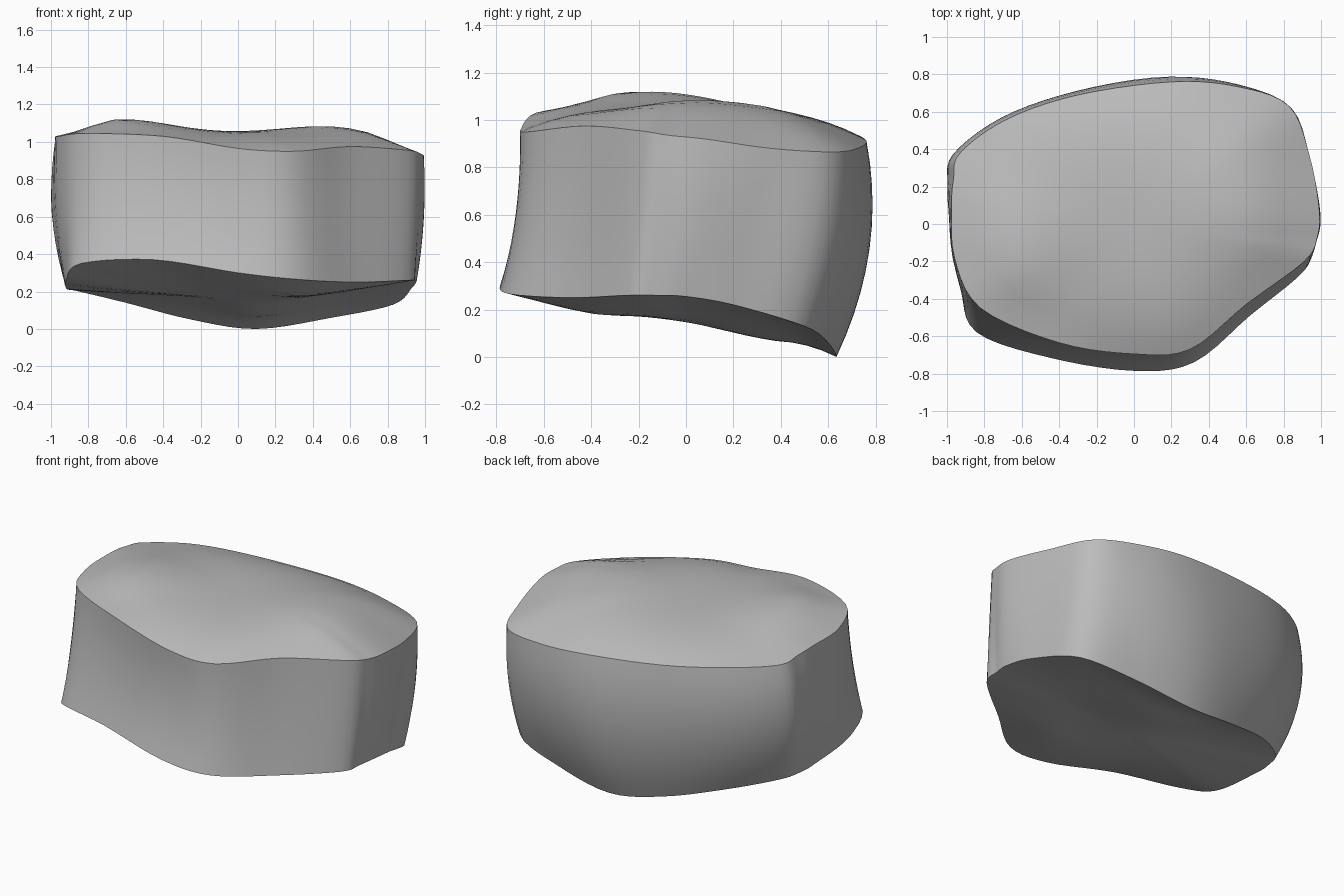
import bpy
import bmesh
from math import exp, radians
from mathutils import Vector

SUBDIV = 5       # samples between neighbouring outline columns
WALL_ROWS = 10   # rows of faces up the wall
CAP_RINGS = 10   # rings from rim to cap centre

if "Cube" in bpy.data.objects:
    bpy.data.objects.remove(bpy.data.objects["Cube"], do_unlink=True)

# Outline columns: top rim point, bottom rim point, outward bulge of the wall
COLUMNS = [
    ((-.93, .38, 1), (-.85, .27, .2), .08),
    ((-.68, .56, .985), (-.6, .45, .14), .08),
    ((-.3, .69, .95), (-.25, .58, .05), .07),
    ((.2, .76, .915), (.1, .635, 0), .08),
    ((.55, .735, .885), (.5, .6, .06), .07),
    ((.83, .63, .865), (.83, .5, .13), .03),
    ((.94, .36, .88), (.93, .2, .22), .01),
    ((.99, .08, .92), (.955, 0, .255), .02),
    ((.98, -.07, .935), (.945, -.12, .26), .01),
    ((.91, -.2, .955), (.91, -.25, .26), 0),
    ((.6, -.43, .975), (.62, -.49, .25), -.01),
    ((.3, -.67, .95), (.32, -.74, .265), -.02),
    ((0, -.695, .965), (0, -.785, .3), -.03),
    ((-.4, -.635, 1.03), (-.45, -.715, .37), -.03),
    ((-.82, -.45, 1.045), (-.84, -.58, .35), -.02),
    ((-.96, -.18, 1.03), (-.92, -.35, .26), .01),
    ((-.975, .1, 1.03), (-.92, 0, .22), .04),
    ((-.965, .24, 1.02), (-.905, .14, .21), .06),
]


def smooth_loop(points):
    """Closed Catmull-Rom curve through the points."""
    result = []
    count = len(points)
    for i in range(count):
        a, b, c, d = (points[(i + k) % count] for k in (-1, 0, 1, 2))
        for step in range(SUBDIV):
            t = step / SUBDIV
            result.append(b + (c - a) * (t / 2)
                          + (a * 2 - b * 5 + c * 4 - d) * (t * t / 2)
                          + (b * 3 - a - c * 3 + d) * (t ** 3 / 2))
    return result


def add_ring(bm, points):
    return [bm.verts.new(p) for p in points]


def bridge(bm, lower, upper):
    count = len(lower)
    for i in range(count):
        j = (i + 1) % count
        bm.faces.new((lower[i], lower[j], upper[j], upper[i]))


def cap(bm, rim, height, power, bumps):
    """Domed cap from the rim to a centre, with soft local bumps."""
    def surface(edge, r):
        x, y = edge.x * r, edge.y * r
        dome = 1 - r ** power
        z = edge.z + (height - edge.z) * dome
        for bx, by, amount, radius in bumps:
            dist = (x - bx) ** 2 + (y - by) ** 2
            z += amount * exp(-dist / radius ** 2) * min(1, dome * 1.5)
        return Vector((x, y, z))

    outer = rim
    for ring in range(CAP_RINGS - 1, 0, -1):
        inner = add_ring(bm, [surface(v.co, ring / CAP_RINGS) for v in rim])
        bridge(bm, outer, inner)
        outer = inner
    centre = bm.verts.new(surface(rim[0].co, 0))
    for i, vert in enumerate(outer):
        bm.faces.new((vert, outer[(i + 1) % len(outer)], centre))


# Wall: loft from the bottom rim to the top rim with a bulge
top = smooth_loop([Vector(c[0]) for c in COLUMNS])
bottom = smooth_loop([Vector(c[1]) for c in COLUMNS])
bulge = smooth_loop([Vector((c[2], 0, 0)) for c in COLUMNS])

bm = bmesh.new()
rings = []
for row in range(WALL_ROWS + 1):
    t = row / WALL_ROWS
    points = []
    for low, high, swell in zip(bottom, top, bulge):
        outward = Vector((high.x, high.y, 0)).normalized()
        points.append(low.lerp(high, t) + outward * swell.x * 4 * t * (1 - t))
    rings.append(add_ring(bm, points))
for lower, upper in zip(rings, rings[1:]):
    bridge(bm, lower, upper)

# Caps: plateau with two broad raised areas above, gentle swellings below
cap(bm, rings[-1], 1.05, 3.2, [(-.63, -.15, .075, .36), (.55, .1, .05, .36)])
cap(bm, rings[0], .175, 2, [(.4, -.4, -.03, .25), (.15, .25, -.06, .3)])
bmesh.ops.recalc_face_normals(bm, faces=bm.faces)

mesh = bpy.data.meshes.new("rounded_block")
bm.to_mesh(mesh)
bm.free()
block = bpy.data.objects.new("rounded_block", mesh)
bpy.context.collection.objects.link(block)

# Colour
grey = bpy.data.materials.new("plain_grey")
grey.use_nodes = True
colour = (.5, .5, .5, 1)
grey.diffuse_color = colour
for node in grey.node_tree.nodes:
    if node.type == "BSDF_PRINCIPLED":
        node.inputs["Base Color"].default_value = colour
mesh.materials.append(grey)

# Smooth shading with crisp rims
bpy.ops.object.select_all(action="DESELECT")
block.select_set(True)
bpy.context.view_layer.objects.active = block
bpy.ops.object.shade_smooth_by_angle(angle=radians(35))
